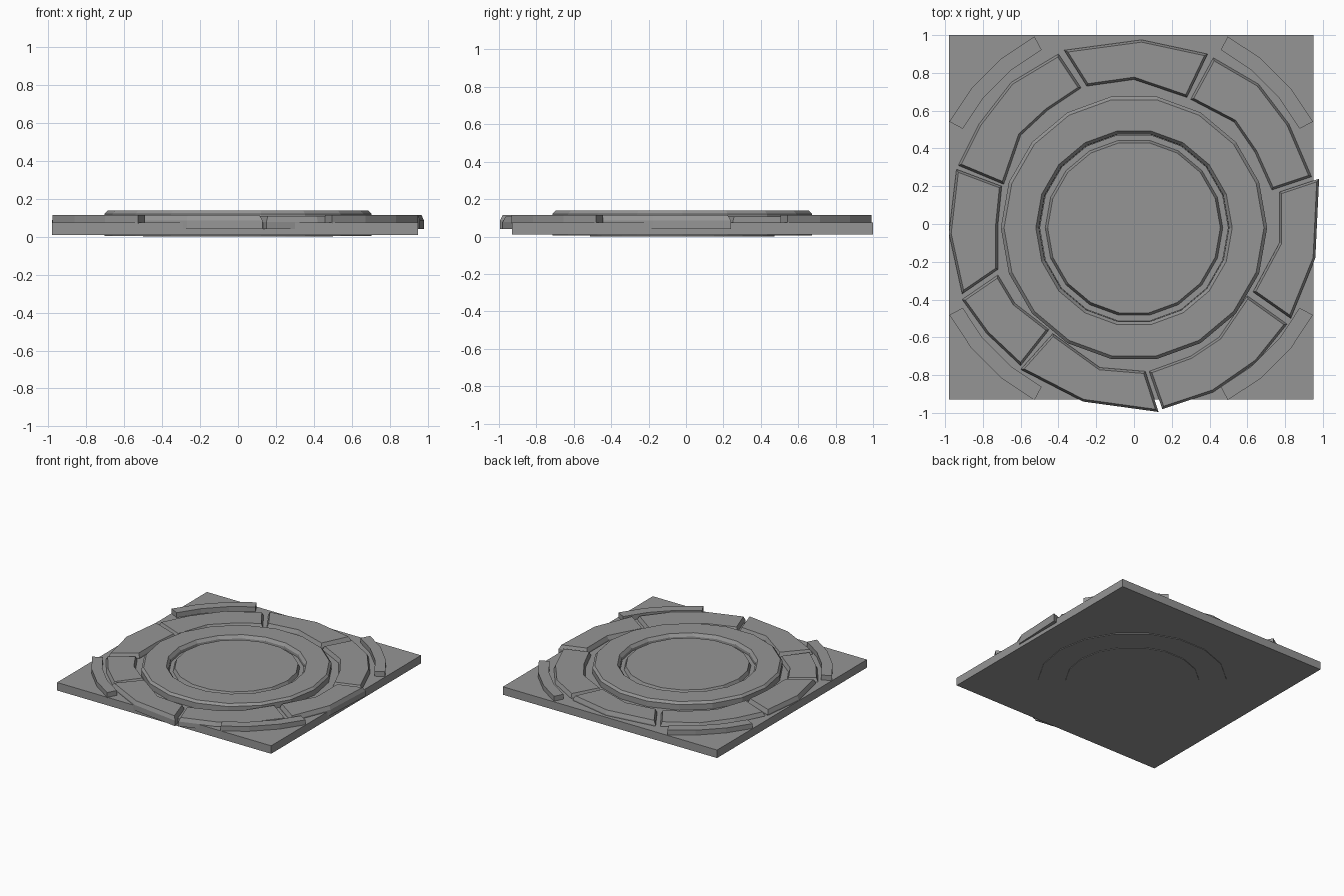
import bpy, bmesh
from math import cos, sin, pi, radians

cube = bpy.data.objects.get("Cube")
if cube:
    bpy.data.objects.remove(cube, do_unlink=True)

stone = bpy.data.materials.new("stone_grey")
stone.use_nodes = True
GREY = (0.3, 0.3, 0.3, 1)
stone.diffuse_color = GREY
stone.node_tree.nodes["Principled BSDF"].inputs["Base Color"].default_value = GREY


def finish(name, bm):
    bmesh.ops.recalc_face_normals(bm, faces=bm.faces)
    mesh = bpy.data.meshes.new(name)
    bm.to_mesh(mesh)
    bm.free()
    mesh.materials.append(stone)
    obj = bpy.data.objects.new(name, mesh)
    bpy.context.collection.objects.link(obj)
    return obj


def plate(name, outline, z0, z1, chamfer=0.0, drop=0.03):
    """Extrude an outline, with an optional sloped rim round the top."""
    bm = bmesh.new()
    face = bm.faces.new([bm.verts.new((x, y, z0)) for x, y in outline])
    face.normal_update()
    if face.normal.z < 0:
        face.normal_flip()
    top = bmesh.ops.extrude_face_region(bm, geom=[face], use_keep_orig=True)["geom"]
    top_verts = [v for v in top if isinstance(v, bmesh.types.BMVert)]
    for v in top_verts:
        v.co.z = z1 - (drop if chamfer else 0)
    if chamfer:
        cap = [f for f in top if isinstance(f, bmesh.types.BMFace)]
        bmesh.ops.recalc_face_normals(bm, faces=bm.faces)
        bmesh.ops.inset_region(bm, faces=cap, thickness=chamfer, use_even_offset=True)
        for v in cap[0].verts:
            v.co.z = z1
    return finish(name, bm)


def lathe(name, profile, closed, sides=18, cx=0.0, cy=-0.02):
    """Spin a (radius, height) profile into a faceted ring or capped disc."""
    bm = bmesh.new()
    loops = [[bm.verts.new((cx + r * cos(2 * pi * i / sides),
                            cy + r * sin(2 * pi * i / sides), z))
              for i in range(sides)] for r, z in profile]
    pairs = list(zip(loops, loops[1:]))
    if closed:
        pairs.append((loops[-1], loops[0]))
    for a, b in pairs:
        for i in range(sides):
            j = (i + 1) % sides
            bm.faces.new((a[i], a[j], b[j], b[i]))
    if not closed:
        bm.faces.new(loops[0])
        bm.faces.new(loops[-1])
    return finish(name, bm)


# Square base slab
plate("base_slab", [(-0.98, -0.93), (0.95, -0.93), (0.95, 1.0), (-0.98, 1.0)], 0.01, 0.075)

# Raised ring and the central disc with its groove
lathe("raised_ring", [(0.50, 0.005), (0.705, 0.005), (0.705, 0.12),
                      (0.688, 0.138), (0.52, 0.138), (0.503, 0.115)], True)
lathe("central_disc", [(0.50, 0.0), (0.50, 0.095), (0.47, 0.095), (0.457, 0.125)], False)

# Uneven paving stones round the ring: outer edge, then inner edge, then top height
stones = {
    "back": ([(-0.37, 0.92), (0.04, 0.975), (0.39, 0.9)],
             [(0.28, 0.67), (0, 0.765), (-0.25, 0.73)], 0.115),
    "back_left": ([(0.42, 0.88), (0.66, 0.74), (0.82, 0.53), (0.94, 0.25)],
                  [(0.73, 0.18), (0.64, 0.38), (0.53, 0.54), (0.3, 0.66)], 0.108),
    "left": ([(0.98, 0.24), (0.96, -0.18), (0.83, -0.5)],
             [(0.63, -0.36), (0.77, -0.1), (0.77, 0.17)], 0.115),
    "front_left": ([(0.81, -0.53), (0.65, -0.73), (0.42, -0.89), (0.15, -0.98)],
                   [(0.08, -0.78), (0.3, -0.7), (0.45, -0.6), (0.6, -0.38)], 0.108),
    "front": ([(0.13, -0.995), (-0.27, -0.94), (-0.6, -0.77)],
              [(-0.43, -0.58), (-0.18, -0.76), (0.06, -0.78)], 0.115),
    "front_right": ([(-0.6, -0.75), (-0.78, -0.58), (-0.91, -0.4)],
                    [(-0.72, -0.27), (-0.63, -0.42), (-0.45, -0.56)], 0.108),
    "right": ([(-0.91, -0.37), (-0.98, -0.05), (-0.94, 0.29)],
              [(-0.7, 0.2), (-0.72, 0), (-0.72, -0.24)], 0.115),
    "back_right": ([(-0.93, 0.31), (-0.82, 0.53), (-0.65, 0.75), (-0.4, 0.9)],
                   [(-0.28, 0.72), (-0.46, 0.6), (-0.6, 0.47), (-0.69, 0.21)], 0.108),
}
for name, (outer, inner, top) in stones.items():
    plate(name + "_paving_stone", outer + inner, 0.04, top, 0.012)

# Curved curb in each corner
corners = {"back_left": 45, "back_right": 135, "front_right": 225, "front_left": 315}
for name, middle in corners.items():
    angles = [radians(middle + step) for step in (-17, -6, 6, 17)]
    outline = [(-0.015 + r * cos(a), 0.03 + r * sin(a))
               for r, order in ((1.09, angles), (1.01, angles[::-1])) for a in order]
    plate(name + "_corner_curb", outline, 0.07, 0.115)
